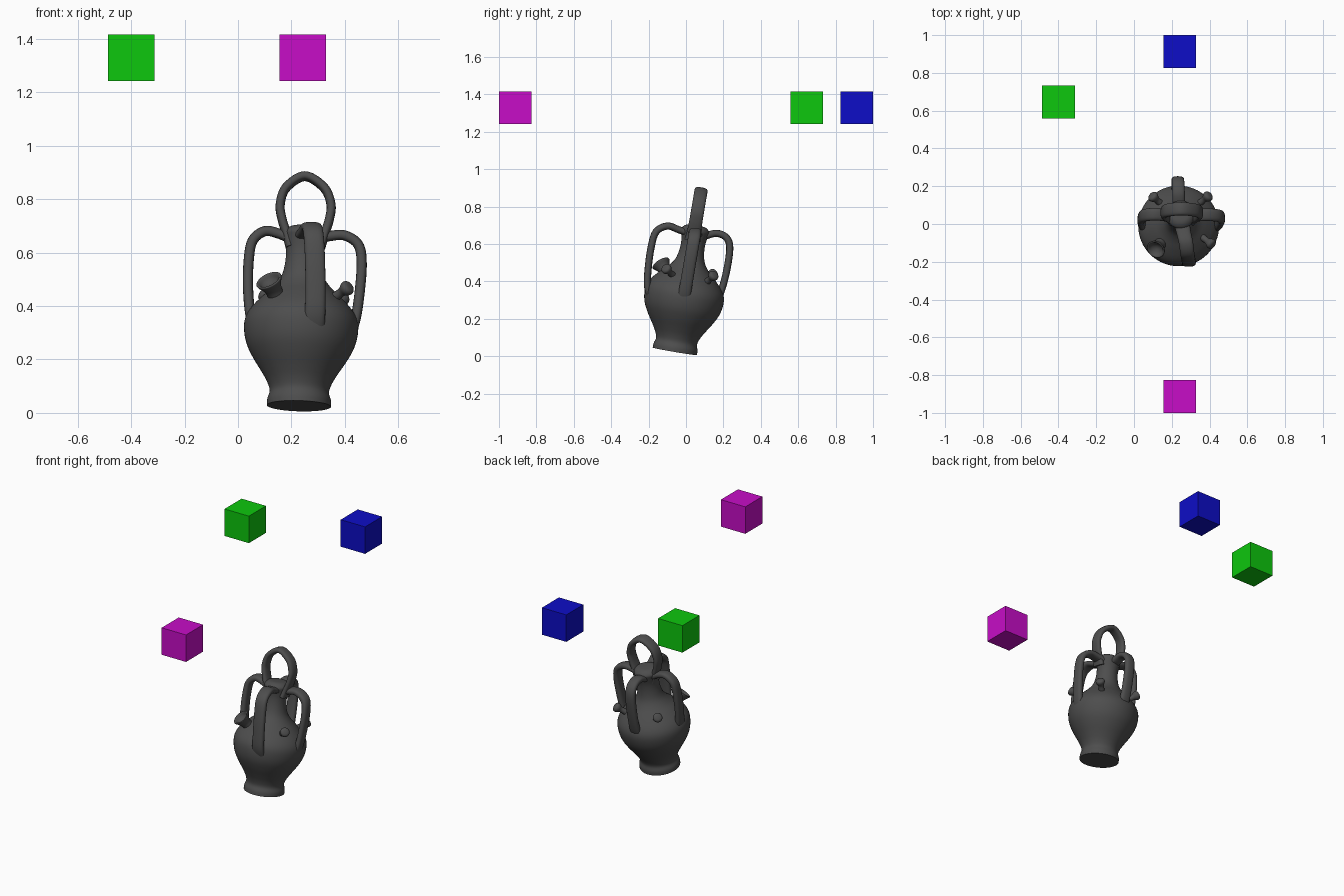
import bpy, bmesh, math
from mathutils import Vector

cube = bpy.data.objects.get("Cube")
if cube:
    bpy.data.objects.remove(cube, do_unlink=True)


def material(name, rgb):
    m = bpy.data.materials.new(name)
    m.use_nodes = True
    m.diffuse_color = (*rgb, 1)
    m.node_tree.nodes["Principled BSDF"].inputs["Base Color"].default_value = (*rgb, 1)
    return m


CLAY = material("dark clay", (0.075, 0.075, 0.075))
GREEN = material("green", (0.004, 0.57, 0.004))
MAGENTA = material("magenta", (0.57, 0.004, 0.57))
BLUE = material("blue", (0.004, 0.004, 0.57))


def finish(name, bm, mat, angle=None):
    bmesh.ops.recalc_face_normals(bm, faces=bm.faces)
    mesh = bpy.data.meshes.new(name)
    bm.to_mesh(mesh)
    bm.free()
    mesh.materials.append(mat)
    ob = bpy.data.objects.new(name, mesh)
    bpy.context.collection.objects.link(ob)
    if angle:
        bpy.ops.object.select_all(action='DESELECT')
        ob.select_set(True)
        bpy.context.view_layer.objects.active = ob
        bpy.ops.object.shade_smooth_by_angle(angle=math.radians(angle))
    return ob


def spline(points, steps):
    """Smooth curve through the given points."""
    p = [Vector(q) for q in points]
    p = [2 * p[0] - p[1]] + p + [2 * p[-1] - p[-2]]
    out = []
    for a, b, c, d in zip(p, p[1:], p[2:], p[3:]):
        for i in range(steps):
            t = i / steps
            out.append(0.5 * (2 * b + (c - a) * t + (2 * a - 5 * b + 4 * c - d) * t * t
                              + (3 * b - a - 3 * c + d) * t ** 3))
    return out + [p[-2]]


def skin(bm, rings):
    """Bridge closed rings of points and cap both ends."""
    rings = [[bm.verts.new(v) for v in ring] for ring in rings]
    n = len(rings[0])
    for a, b in zip(rings, rings[1:]):
        for i in range(n):
            j = (i + 1) % n
            bm.faces.new((a[i], a[j], b[j], b[i]))
    bm.faces.new(rings[0])
    bm.faces.new(rings[-1])


def lathe(name, profile, base, axis, segments, steps=4):
    turn = Vector((0, 0, 1)).rotation_difference(Vector(axis))
    rings = []
    for r, z in [q.to_tuple()[:2] for q in spline([(r, z, 0) for r, z in profile], steps)]:
        angles = [math.tau * i / segments for i in range(segments)]
        rings.append([Vector(base) + turn @ Vector((r * math.cos(a), r * math.sin(a), z))
                      for a in angles])
    bm = bmesh.new()
    skin(bm, rings)
    return finish(name, bm, CLAY, 50)


def strap(name, points, side, width=0.066, thick=0.038, flare=0.25):
    """Flattened strip of clay along a path, a little wider at its ends."""
    path = spline(points, 7)
    rings = []
    for i, c in enumerate(path):
        t = (path[min(i + 1, len(path) - 1)] - path[max(i - 1, 0)]).normalized()
        s = Vector(side)
        s = (s - t * s.dot(t)).normalized()
        n = t.cross(s)
        u = abs(2 * i / (len(path) - 1) - 1) ** 6
        ring = []
        for k in range(20):
            a = math.tau * k / 20
            x, y = math.cos(a), math.sin(a)
            x = math.copysign(abs(x) ** 0.75, x) * width / 2 * (1 + flare * u)
            y = math.copysign(abs(y) ** 0.75, y) * thick / 2
            ring.append(c + s * x + n * y)
        rings.append(ring)
    bm = bmesh.new()
    skin(bm, rings)
    return finish(name, bm, CLAY, 60)


# Leaning jug body, turned around its tilted axis
BASE = Vector((0.228, -0.06, 0.026))
AXIS = Vector((0.028, 0.168, 0.985)).normalized()
lathe("jug_body", [
    (0.12, 0), (0.119, 0.025), (0.111, 0.055), (0.122, 0.09), (0.145, 0.13),
    (0.177, 0.18), (0.202, 0.23), (0.213, 0.28), (0.211, 0.325), (0.191, 0.365),
    (0.15, 0.41), (0.108, 0.45), (0.08, 0.49), (0.067, 0.54), (0.065, 0.59),
    (0.072, 0.635), (0.074, 0.66), (0.05, 0.68), (0.01, 0.684)], BASE, AXIS, 64)


def axis_y(z):
    return BASE.y + (z - BASE.z) * AXIS.y / AXIS.z


# Side handles follow the lean of the jug
right_path = [(0.19, 0.655), (0.15, 0.672), (0.10, 0.68), (0.055, 0.645),
              (0.04, 0.57), (0.038, 0.46), (0.048, 0.36), (0.07, 0.30)]
left_path = [(0.30, 0.65), (0.345, 0.662), (0.40, 0.664), (0.45, 0.63),
             (0.463, 0.56), (0.454, 0.44), (0.437, 0.34), (0.41, 0.28)]
lean = (0, 0.985, -0.168)
for name, path in (("right_handle", right_path), ("left_handle", left_path)):
    strap(name, [(x, axis_y(z), z) for x, z in path], (0, 1, 0))

# Front and back handles
strap("front_handle", [(0.25, 0.02, 0.655), (0.262, -0.04, 0.677), (0.275, -0.10, 0.696),
                       (0.283, -0.16, 0.665), (0.288, -0.187, 0.58), (0.29, -0.203, 0.46),
                       (0.288, -0.205, 0.37), (0.28, -0.18, 0.29)], (1, 0, 0), 0.075)
strap("back_handle", [(0.24, 0.06, 0.63), (0.238, 0.11, 0.645), (0.236, 0.165, 0.657),
                      (0.234, 0.215, 0.635), (0.232, 0.234, 0.58), (0.232, 0.218, 0.46),
                      (0.232, 0.185, 0.34), (0.232, 0.14, 0.26)], (1, 0, 0))

# Carrying ring on top
strap("ring_handle", [(x, axis_y(z) - 0.006, z) for x, z in (
    (0.195, 0.62), (0.182, 0.67), (0.165, 0.725), (0.158, 0.78), (0.18, 0.843),
    (0.25, 0.886), (0.322, 0.843), (0.348, 0.78), (0.342, 0.725), (0.325, 0.67),
    (0.31, 0.62))], lean, 0.07, 0.034)

# Flared filling spout
tip, root = Vector((0.115, -0.135, 0.497)), Vector((0.158, -0.082, 0.41))
d = (tip - root).length
lathe("filling_spout", [(0.034, 0), (0.031, d * 0.5), (0.038, d * 0.75), (0.049, d * 0.93),
                        (0.05, d), (0.042, d), (0.03, d * 0.85), (0.01, d * 0.75)],
      root, tip - root, 32, 3)

# Small knobs around the shoulder
for name, tip in (("front_left_knob", (0.415, -0.11, 0.472)),
                  ("back_left_knob", (0.398, 0.152, 0.435)),
                  ("back_right_knob", (0.095, 0.15, 0.445))):
    tip = Vector(tip)
    out = Vector((tip.x - 0.24, tip.y - 0.02, 0)).normalized() + Vector((0, 0, 0.6))
    out.normalize()
    lathe(name, [(0.022, 0), (0.017, 0.05), (0.018, 0.07), (0.027, 0.088),
                 (0.027, 0.102), (0.018, 0.11), (0.003, 0.112)],
          tip - out * 0.105, out, 24, 3)

# Floating cubes
for name, mat, x, y in (("green_cube", GREEN, -0.4, 0.645),
                        ("magenta_cube", MAGENTA, 0.242, -0.913),
                        ("blue_cube", BLUE, 0.242, 0.913)):
    bm = bmesh.new()
    bmesh.ops.create_cube(bm, size=0.174)
    bmesh.ops.translate(bm, verts=bm.verts, vec=(x, y, 1.329))
    finish(name, bm, mat)
